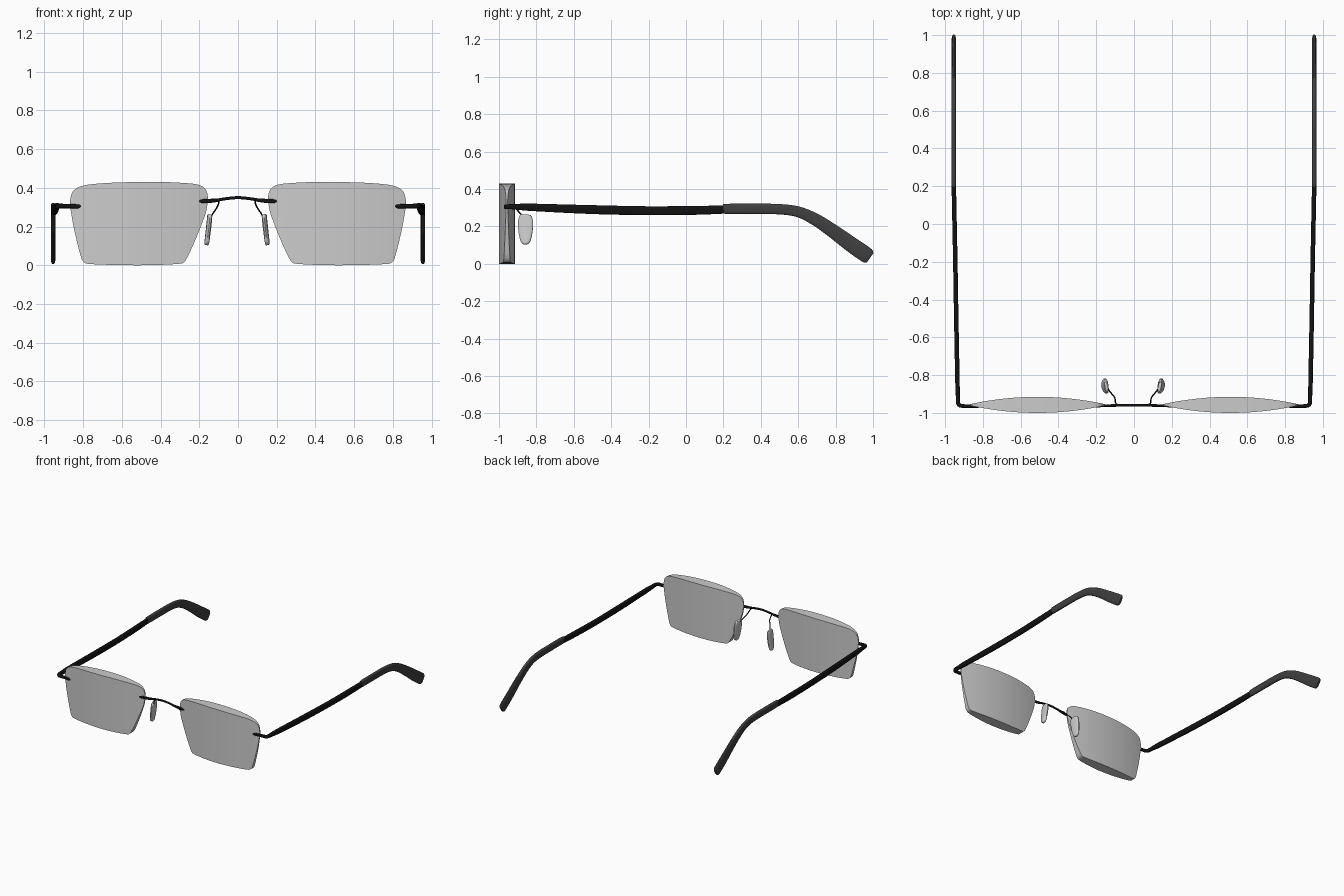
import bpy, bmesh, math
from mathutils import Vector


def material(name, rgba):
    m = bpy.data.materials.new(name)
    m.diffuse_color = rgba
    return m


BLACK = material("black_metal", (0.006, 0.006, 0.006, 1))
RUBBER = material("dark_rubber", (0.05, 0.05, 0.05, 1))
GLASS = material("tinted_glass", (0.58, 0.58, 0.58, 0.6))
CLEAR = material("pad_silicone", (0.6, 0.6, 0.6, 1))


def finish(bm, name, mat, angle=40):
    bmesh.ops.recalc_face_normals(bm, faces=bm.faces)
    me = bpy.data.meshes.new(name)
    bm.to_mesh(me)
    bm.free()
    me.materials.append(mat)
    me.shade_smooth()
    me.set_sharp_from_angle(angle=math.radians(angle))
    ob = bpy.data.objects.new(name, me)
    bpy.context.collection.objects.link(ob)
    return ob


def smooth(points, n=5):
    """Catmull-Rom resampling of points of any dimension."""
    p = [Vector(q) for q in points]
    p = [p[0] * 2 - p[1]] + p + [p[-1] * 2 - p[-2]]
    out = []
    for a, b, c, d in zip(p, p[1:], p[2:], p[3:]):
        for i in range(n):
            t = i / n
            out.append((b * 2 + (c - a) * t + (a * 2 - b * 5 + c * 4 - d) * t * t
                        + (b * 3 - a - c * 3 + d) * t ** 3) * 0.5)
    return out + [p[-2]]


def sweep(name, points, mat, up=(0, 0, 1), power=1.0, sides=16, sx=1, shift=0.0, n=5):
    """Loft along (x, y, z, half width, half height) points; sx mirrors in x."""
    rows = smooth(points, n)
    pos = [Vector((r[0] * sx + shift, r[1], r[2])) for r in rows]
    bm = bmesh.new()
    rings = []
    for i, r in enumerate(rows):
        tan = (pos[min(i + 1, len(pos) - 1)] - pos[max(i - 1, 0)]).normalized()
        side = tan.cross(Vector(up)).normalized()
        nrm = side.cross(tan)
        ring = []
        for k in range(sides):
            a = 2 * math.pi * (k + 0.5) / sides
            c, s = math.cos(a), math.sin(a)
            c = math.copysign(abs(c) ** power, c)
            s = math.copysign(abs(s) ** power, s)
            ring.append(bm.verts.new(pos[i] + side * r[3] * c + nrm * r[4] * s))
        rings.append(ring)
    for a, b in zip(rings, rings[1:]):
        for k in range(sides):
            j = (k + 1) % sides
            bm.faces.new((a[k], a[j], b[j], b[k]))
    bm.faces.new(rings[0])
    bm.faces.new(rings[-1])
    return finish(bm, name, mat)


def interp(curve, x):
    for a, b in zip(curve, curve[1:]):
        if x <= b[0]:
            t = (x - a[0]) / max(b[0] - a[0], 1e-6)
            return a[1] + (b[1] - a[1]) * max(0, min(1, t))
    return curve[-1][1]


# lens outline as upper and lower curves
TOP = smooth([(.155, .35), (.161, .38), (.178, .403), (.21, .417), (.27, .424), (.40, .43),
              (.60, .428), (.74, .42), (.81, .408), (.85, .385), (.863, .355), (.867, .33)])
LOW = smooth([(.155, .335), (.165, .275), (.19, .205), (.232, .103), (.265, .035), (.278, .016),
              (.30, .008), (.40, .002), (.52, 0), (.66, .002), (.77, .007), (.795, .015),
              (.81, .04), (.845, .18), (.862, .275), (.867, .31)])


def lens(name, sx):
    bm = bmesh.new()
    x0, x1, n = .155, .867, 64
    cols = []
    for i in range(n + 1):
        u = -math.cos(math.pi * i / n)
        x = (x0 + x1) / 2 + u * (x1 - x0) / 2
        h = .004 + .0385 * (1 - u * u)
        t, b = interp(TOP, x), interp(LOW, x)
        cols.append([bm.verts.new((x * sx, y, z)) for y, z in
                     ((-.9575 - h, t), (-.9575 - h, b), (-.9575 + h, b), (-.9575 + h, t))])
    for a, b in zip(cols, cols[1:]):
        for k in range(4):
            j = (k + 1) % 4
            bm.faces.new((a[k], a[j], b[j], b[k]))
    bm.faces.new(cols[0])
    bm.faces.new(cols[-1])
    return finish(bm, name, GLASS)


for side, sx in (("left", -1), ("right", 1)):
    lens(side + "_lens", sx)

    # temple arm, starting with the bar fixed to the lens and bending back
    sweep(side + "_temple", [
        (.796, -.964, .304, .004, .006), (.803, -.964, .304, .008, .010),
        (.83, -.964, .304, .009, .011), (.87, -.964, .305, .009, .011),
        (.912, -.963, .306, .010, .012), (.926, -.957, .306, .011, .012),
        (.932, -.943, .306, .011, .013), (.933, -.90, .305, .011, .016),
        (.935, -.82, .302, .012, .020), (.941, -.5, .290, .012, .024),
        (.946, -.2, .284, .012, .024), (.951, .05, .286, .012, .024),
        (.954, .20, .290, .012, .022)], BLACK, power=.6, sx=sx)

    # soft curved ear tip
    sweep(side + "_ear_tip", [
        (.954, .203, .293, .008, .021), (.954, .215, .294, .012, .027),
        (.954, .36, .294, .012, .028), (.954, .50, .292, .012, .028),
        (.954, .60, .278, .012, .029), (.954, .69, .238, .012, .033),
        (.954, .78, .179, .012, .037), (.954, .88, .106, .012, .042),
        (.954, .955, .054, .012, .043), (.954, .975, .040, .011, .040),
        (.954, .985, .033, .008, .030)], RUBBER, power=.6, sx=sx)

    # bridge mount lying on the lens
    sweep(side + "_bridge_mount", [
        (.088, -.962, .338, .005, .006), (.105, -.962, .336, .006, .009),
        (.15, -.962, .332, .007, .011), (.195, -.963, .331, .008, .011),
        (.208, -.963, .331, .007, .010), (.215, -.963, .331, .004, .006)],
        BLACK, power=.8, sx=sx)

    # nose pad wire and pad
    sweep(side + "_pad_wire", [
        (.08, -.957, .338, .004, .004), (.092, -.948, .334, .004, .004),
        (.097, -.92, .312, .004, .004), (.112, -.90, .285, .004, .004),
        (.128, -.88, .262, .004, .004), (.136, -.866, .235, .004, .004)],
        BLACK, sides=8, sx=sx, shift=-.005)
    sweep(side + "_nose_pad", [
        (.140, -.861, .262, .006, .020), (.141, -.861, .258, .011, .030),
        (.142, -.859, .24, .012, .038), (.145, -.858, .21, .012, .041),
        (.150, -.858, .165, .012, .037), (.155, -.858, .125, .012, .028),
        (.157, -.858, .110, .011, .018), (.158, -.858, .104, .007, .009)],
        CLEAR, up=(.12 * sx, 1, 0), power=.75, sx=sx, shift=-.005)

# arched bridge wire
sweep("bridge", [(-.12, -.96, .334, .007, .008), (-.06, -.96, .344, .007, .008),
                 (0, -.96, .349, .007, .008), (.06, -.96, .344, .007, .008),
                 (.12, -.96, .334, .007, .008)], BLACK, sides=12)
